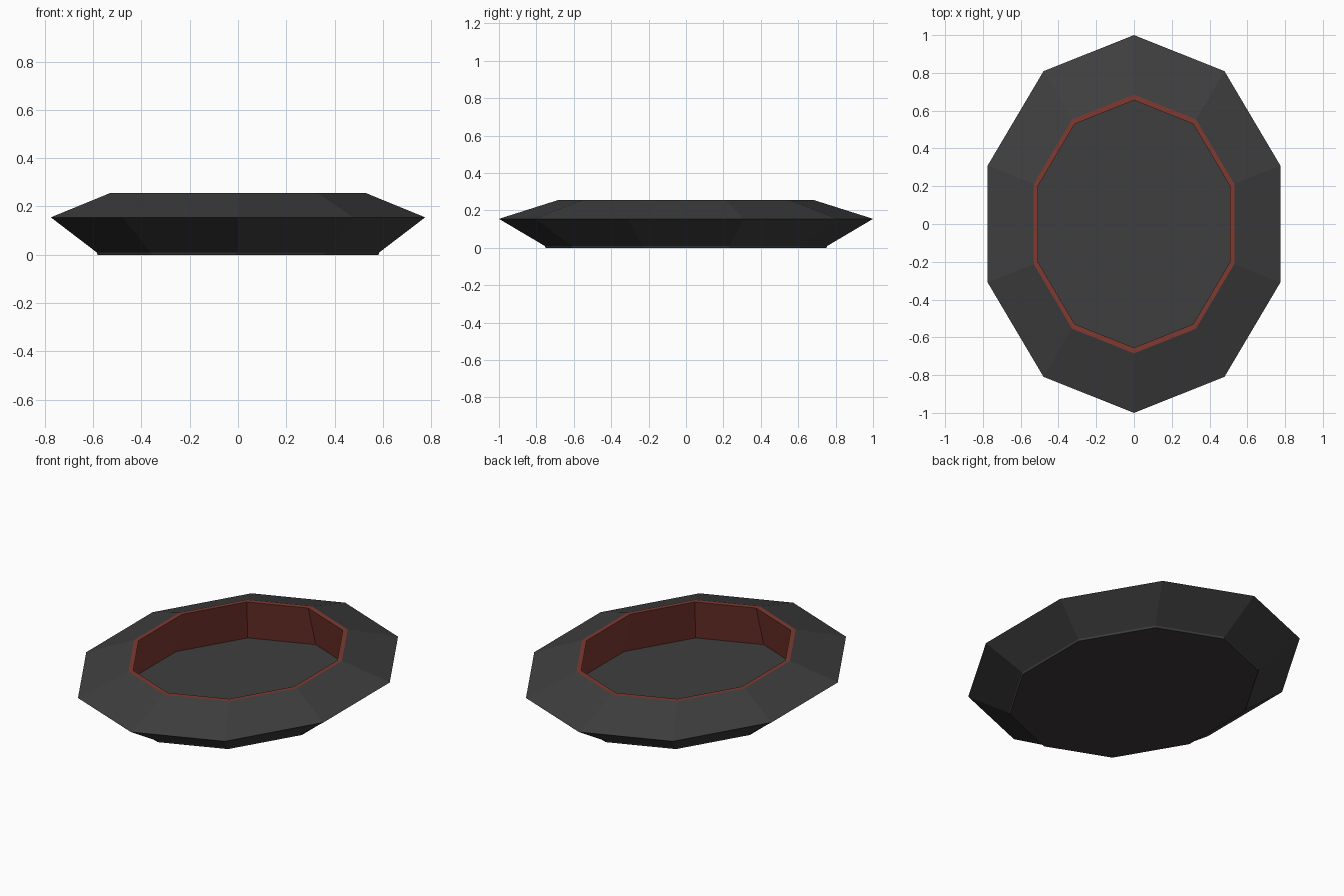
import bpy, bmesh, math

if "Cube" in bpy.data.objects:
    bpy.data.objects.remove(bpy.data.objects["Cube"])

SIDES = 10
X_SCALE = 0.815  # oval squeeze across x


def material(name, rgb):
    m = bpy.data.materials.new(name)
    m.diffuse_color = (*rgb, 1.0)
    m.use_nodes = True
    m.node_tree.nodes["Principled BSDF"].inputs["Base Color"].default_value = m.diffuse_color
    return m


charcoal = material("charcoal", (0.049, 0.049, 0.049))
red = material("brick red", (0.215, 0.042, 0.031))
brown = material("dark underside", (0.048, 0.041, 0.039))


def oval_part(name, profile, mats, cap_start=None, cap_end=None):
    """Stack ten-sided oval rings from (radius, z, material of band above)."""
    bm = bmesh.new()
    rings = []
    for r, z, _ in profile:
        rings.append([bm.verts.new((r * X_SCALE * math.sin(2 * math.pi * i / SIDES),
                                    r * math.cos(2 * math.pi * i / SIDES), z))
                      for i in range(SIDES)])
    for k in range(len(rings) - 1):
        a, b = rings[k], rings[k + 1]
        for i in range(SIDES):
            j = (i + 1) % SIDES
            f = bm.faces.new((a[j], a[i], b[i], b[j]))
            f.material_index = profile[k][2]
    if cap_start is not None:
        bm.faces.new(rings[0]).material_index = cap_start
    if cap_end is not None:
        bm.faces.new(rings[-1][::-1]).material_index = cap_end
    me = bpy.data.meshes.new(name)
    bm.to_mesh(me)
    bm.free()
    for m in mats:
        me.materials.append(m)
    ob = bpy.data.objects.new(name, me)
    bpy.context.collection.objects.link(ob)
    return ob


# Dish: base edge, flared side, sloped rim, red lip, undercut red wall, floor
oval_part("oval_dish", [
    (0.75, 0.0, 0),
    (0.755, 0.01, 0),
    (1.0, 0.155, 0),
    (0.685, 0.255, 1),
    (0.655, 0.255, 1),
    (0.725, 0.012, 1),
], [charcoal, red, brown], cap_start=2, cap_end=0)
